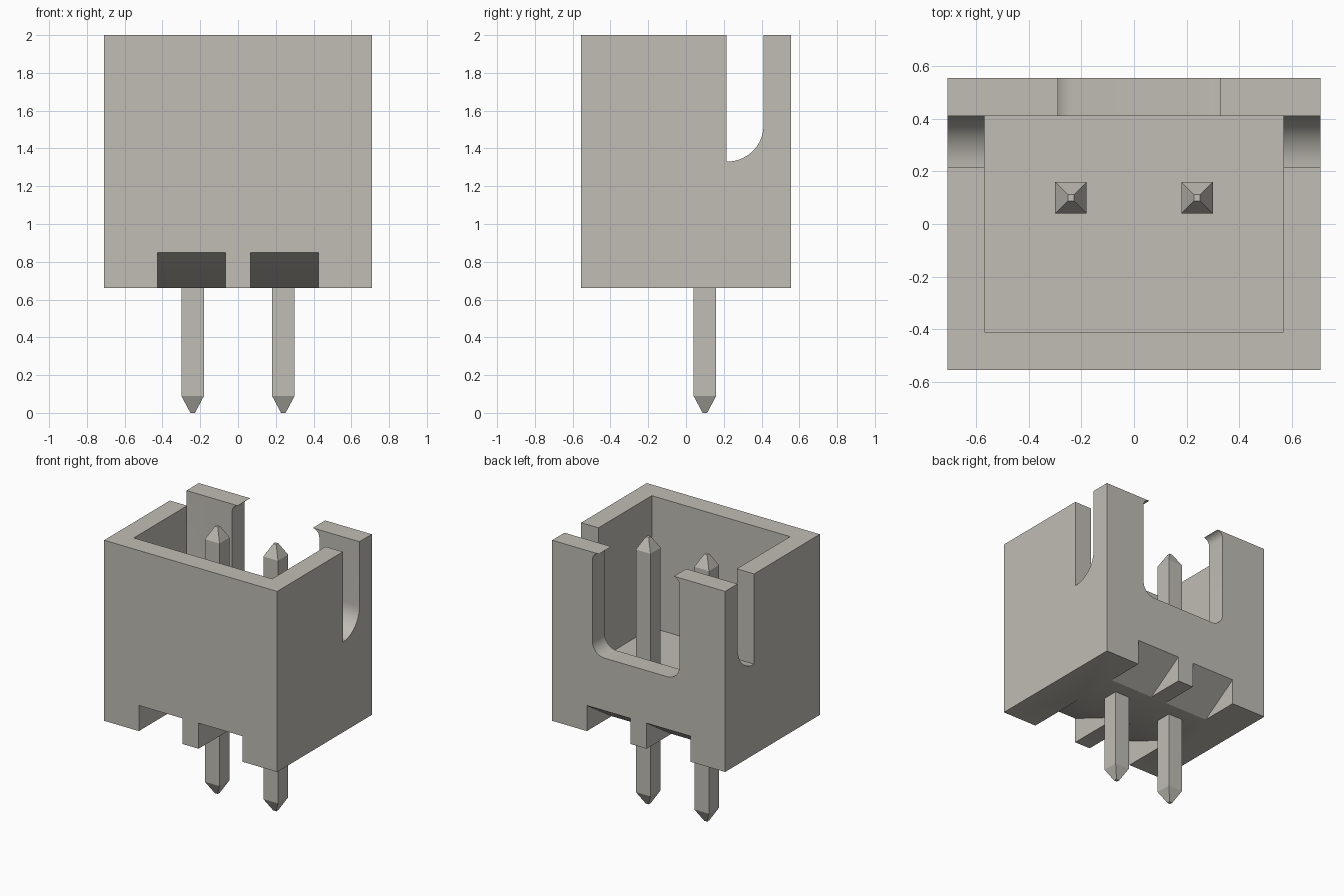
import bpy
import bmesh
import math

if "Cube" in bpy.data.objects:
    bpy.data.objects.remove(bpy.data.objects["Cube"], do_unlink=True)

COLOUR = (0.53, 0.51, 0.46, 1.0)
mat = bpy.data.materials.new("warm_grey_plastic")
mat.use_nodes = True
mat.diffuse_color = COLOUR
mat.node_tree.nodes["Principled BSDF"].inputs["Base Color"].default_value = COLOUR


def finish(name, bm):
    bmesh.ops.recalc_face_normals(bm, faces=bm.faces)
    mesh = bpy.data.meshes.new(name)
    bm.to_mesh(mesh)
    bm.free()
    mesh.materials.append(mat)
    obj = bpy.data.objects.new(name, mesh)
    bpy.context.collection.objects.link(obj)
    return obj


def prism(name, outline, axis, lo, hi):
    """Extrude a 2D outline along x (points are y, z), y (x, z) or z (x, y)."""
    def place(a, b, t):
        return {"x": (t, a, b), "y": (a, t, b), "z": (a, b, t)}[axis]
    bm = bmesh.new()
    ends = [[bm.verts.new(place(a, b, t)) for a, b in outline] for t in (lo, hi)]
    for ring in ends:
        bm.faces.new(ring)
    n = len(outline)
    for i in range(n):
        j = (i + 1) % n
        bm.faces.new((ends[0][i], ends[0][j], ends[1][j], ends[1][i]))
    return finish(name, bm)


def rect(a0, a1, b0, b1):
    return [(a0, b0), (a1, b0), (a1, b1), (a0, b1)]


def arc(ca, cb, ra, rb, start, end, steps=10):
    angles = [math.radians(start + (end - start) * i / steps) for i in range(steps + 1)]
    return [(ca + ra * math.cos(t), cb + rb * math.sin(t)) for t in angles]


def cut(body, cutter):
    mod = body.modifiers.new("cut", "BOOLEAN")
    mod.operation = "DIFFERENCE"
    mod.solver = "EXACT"
    mod.object = cutter
    bpy.context.view_layer.objects.active = body
    bpy.ops.object.modifier_apply(modifier=mod.name)
    bpy.data.objects.remove(cutter, do_unlink=True)


# Housing: open-topped box
BOTTOM, TOP = 0.66, 2.0
housing = prism("housing", rect(-0.71, 0.71, -0.555, 0.555), "z", BOTTOM, TOP)
cut(housing, prism("cavity", rect(-0.568, 0.568, -0.41, 0.41), "z", 1.02, 2.2))

# Side slots, rounded at the back of the base
side = [(0.215, 2.2), (0.215, 1.33)] + arc(0.215, 1.52, 0.195, 0.19, -90, 0, 14) + [(0.41, 2.2)]
side.pop(1)
for lo, hi in ((-0.8, -0.5), (0.5, 0.8)):
    cut(housing, prism("side_slot", side, "x", lo, hi))

# Back window: rounded lower corners, small curved lips at the top
window = (arc(-0.235, 1.34, 0.1, 0.1, 180, 270) + arc(0.28, 1.34, 0.1, 0.1, 270, 360)
          + arc(0.325, 1.945, 0.055, 0.055, 0, 88, 6) + [(0.325, 2.2), (-0.29, 2.2)]
          + arc(-0.28, 1.945, 0.055, 0.055, 100, 180, 6))
cut(housing, prism("back_window", window, "y", 0.3, 0.7))

# Wedge-shaped notches under the front and back walls
for x0, x1 in ((-0.425, -0.065), (0.065, 0.425)):
    for sign, depth in ((-1, 0.45), (1, 0.29)):
        slope = 0.19 / depth
        outer, inner = 0.655, 0.555 - depth - 0.1 / slope
        wedge = [(sign * outer, BOTTOM - 0.1),
                 (sign * outer, BOTTOM + 0.19 + 0.1 * slope),
                 (sign * inner, BOTTOM - 0.1)]
        cut(housing, prism("notch", wedge, "x", x0, x1))

# Soften only the curved surfaces
bpy.ops.object.select_all(action="DESELECT")
housing.select_set(True)
bpy.context.view_layer.objects.active = housing
bpy.ops.object.shade_smooth_by_angle(angle=math.radians(25))

# Square pins with pyramid points at both ends
for name, px in (("right_pin", -0.24), ("left_pin", 0.24)):
    bm = bmesh.new()
    rings = []
    for z, h in ((0, 0.012), (0.09, 0.06), (1.89, 0.06), (1.98, 0.012)):
        rings.append([bm.verts.new((px + sx * h, 0.10 + sy * h, z))
                      for sx, sy in ((-1, -1), (1, -1), (1, 1), (-1, 1))])
    for a, b in zip(rings, rings[1:]):
        for i in range(4):
            j = (i + 1) % 4
            bm.faces.new((a[i], a[j], b[j], b[i]))
    bm.faces.new(rings[0])
    bm.faces.new(rings[-1])
    finish(name, bm)
